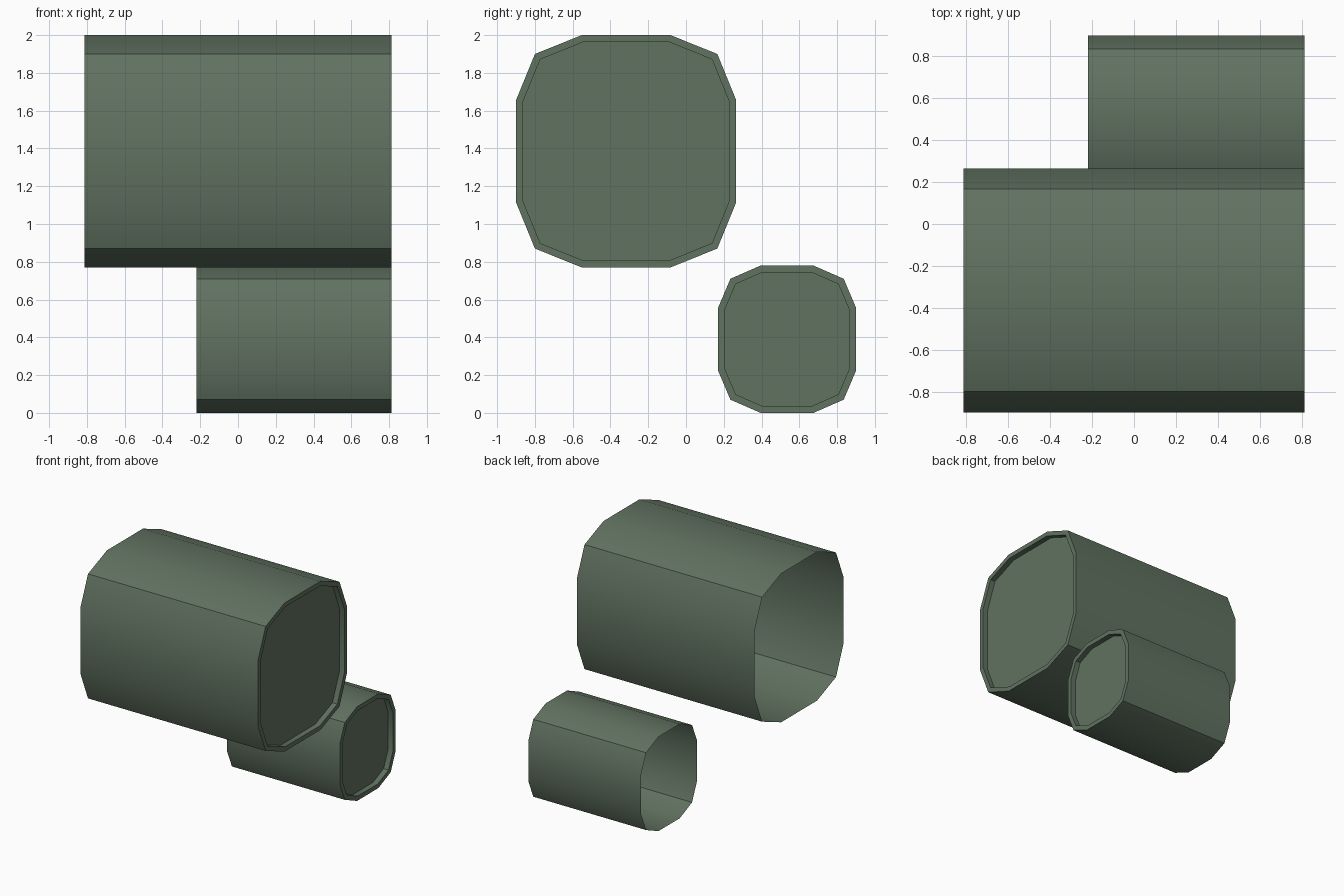
import bpy, bmesh, math

cube = bpy.data.objects.get("Cube")
if cube:
    bpy.data.objects.remove(cube, do_unlink=True)

GREEN = (0.12, 0.17, 0.12, 1)
mat = bpy.data.materials.new("muted green")
mat.use_nodes = True
mat.diffuse_color = GREEN
mat.node_tree.nodes["Principled BSDF"].inputs["Base Color"].default_value = GREEN


def rounded_profile(half, mid, flat):
    """Twelve-sided rounded rectangle, mirrored from one quarter."""
    quarter = [(half[0], flat[1]), mid, (flat[0], half[1])]
    pts = []
    for sy, sz in ((1, 1), (-1, 1), (-1, -1), (1, -1)):
        step = 1 if sy == sz else -1
        pts += [(sy * y, sz * z) for y, z in quarter[::step]]
    return pts


def canister(name, x0, x1, centre, half, mid, flat, rim=0.037, depth=0.045):
    """Thin shell, open at the right end, with a recessed lid at the left end."""
    bm = bmesh.new()
    cy, cz = centre
    profile = rounded_profile(half, mid, flat)
    back, front = [[bm.verts.new((x, cy + y, cz + z)) for y, z in profile]
                   for x in (x0, x1)]
    count = len(profile)
    for i in range(count):
        j = (i + 1) % count
        bm.faces.new((back[i], back[j], front[j], front[i]))
    lid = bm.faces.new(front)
    bm.normal_update()
    # Rim around the lid, then the recess
    bmesh.ops.inset_region(bm, faces=[lid], thickness=rim, use_even_offset=True)
    lid = bmesh.ops.extrude_discrete_faces(bm, faces=[lid])["faces"][0]
    bmesh.ops.translate(bm, verts=lid.verts[:], vec=(-depth, 0, 0))
    bm.normal_update()
    mesh = bpy.data.meshes.new(name)
    bm.to_mesh(mesh)
    bm.free()
    mesh.materials.append(mat)
    obj = bpy.data.objects.new(name, mesh)
    bpy.context.collection.objects.link(obj)
    bpy.ops.object.select_all(action='DESELECT')
    obj.select_set(True)
    bpy.context.view_layer.objects.active = obj
    bpy.ops.object.shade_smooth_by_angle(angle=math.radians(30))


canister("large_canister", -0.813, 0.813, (-0.317, 1.385),
         (0.583, 0.615), (0.483, 0.515), (0.235, 0.27))
canister("small_canister", -0.22, 0.813, (0.535, 0.39),
         (0.365, 0.39), (0.30, 0.32), (0.14, 0.167))
